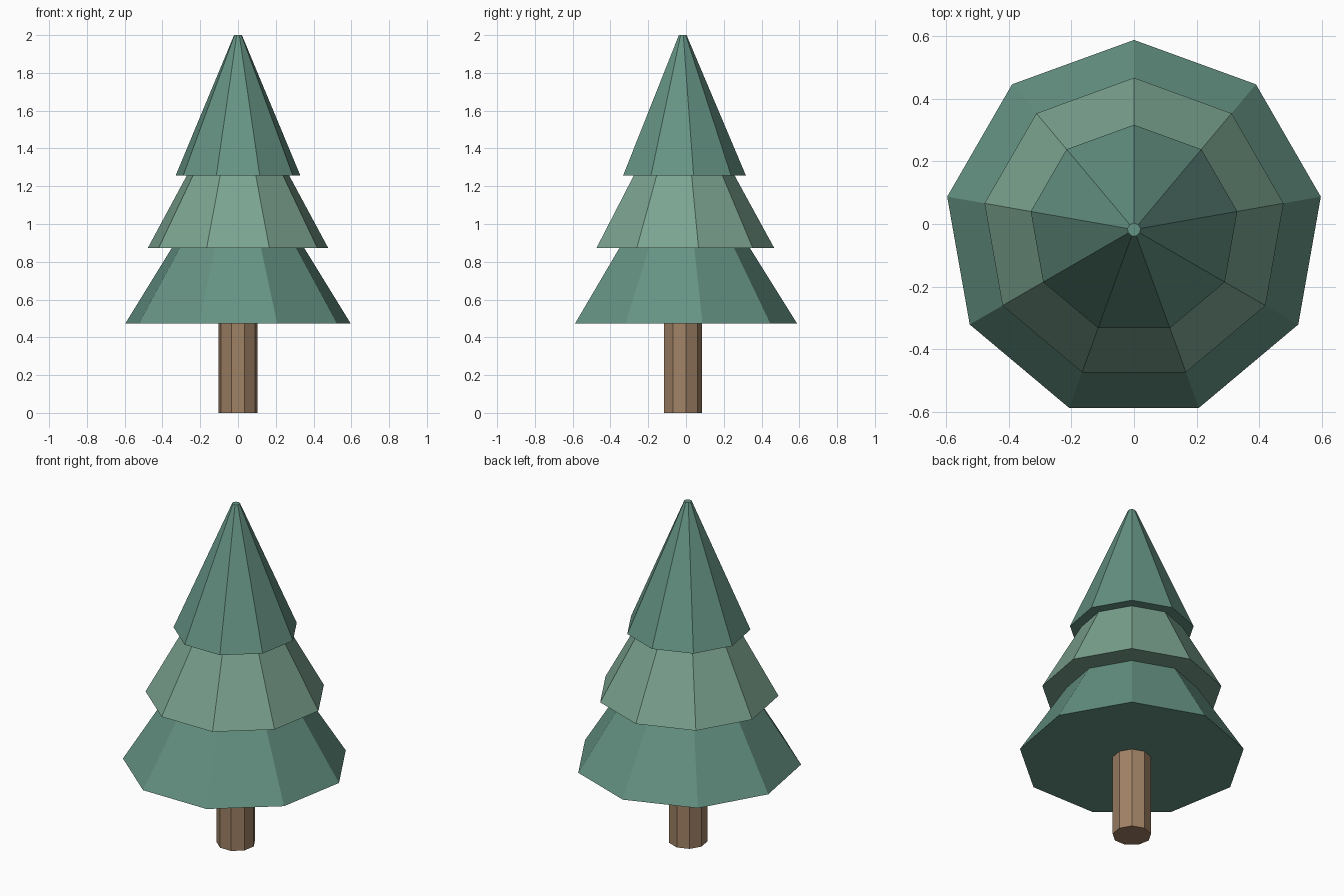
import bpy, bmesh, math

if "Cube" in bpy.data.objects:
    bpy.data.objects.remove(bpy.data.objects["Cube"])

SIDES = 9
CENTRE_Y = -0.018


def material(name, rgb):
    mat = bpy.data.materials.new(name)
    mat.diffuse_color = (*rgb, 1)
    mat.use_nodes = True
    mat.node_tree.nodes["Principled BSDF"].inputs["Base Color"].default_value = mat.diffuse_color
    return mat


def lathe(name, profile, mat):
    """Spin (radius, z) points into a nine-sided flat shell; radius 0 closes it with a cap."""
    bm = bmesh.new()
    rings = []
    for r, z in profile:
        if r:
            rings.append([bm.verts.new((r * math.cos(a), r * math.sin(a), z))
                          for a in (math.pi / 2 + math.tau * i / SIDES for i in range(SIDES))])
        else:
            rings.append(None)
    for low, high in zip(rings, rings[1:]):
        if low is None:
            bm.faces.new(high[::-1])
        elif high is None:
            bm.faces.new(low)
        else:
            for i in range(SIDES):
                j = (i + 1) % SIDES
                bm.faces.new((low[i], low[j], high[j], high[i]))
    mesh = bpy.data.meshes.new(name)
    bm.to_mesh(mesh)
    bm.free()
    mesh.materials.append(mat)
    obj = bpy.data.objects.new(name, mesh)
    obj.location.y = CENTRE_Y
    bpy.context.collection.objects.link(obj)


bark = material("bark", (0.35, 0.22, 0.13))
green = material("green", (0.13, 0.29, 0.23))
light_green = material("light_green", (0.20, 0.37, 0.28))

# Trunk
lathe("trunk", [(0, 0), (0.104, 0), (0.104, 0.473)], bark)

# Foliage tiers, each a flat underside and a sloping skirt up to the next tier
lathe("lower_foliage", [(0, 0.473), (0.606, 0.473), (0.356, 0.873)], green)
lathe("middle_foliage", [(0.356, 0.873), (0.485, 0.873), (0.275, 1.257)], light_green)
lathe("upper_foliage", [(0.275, 1.257), (0.335, 1.257), (0.021, 2.0), (0, 2.0)], green)
